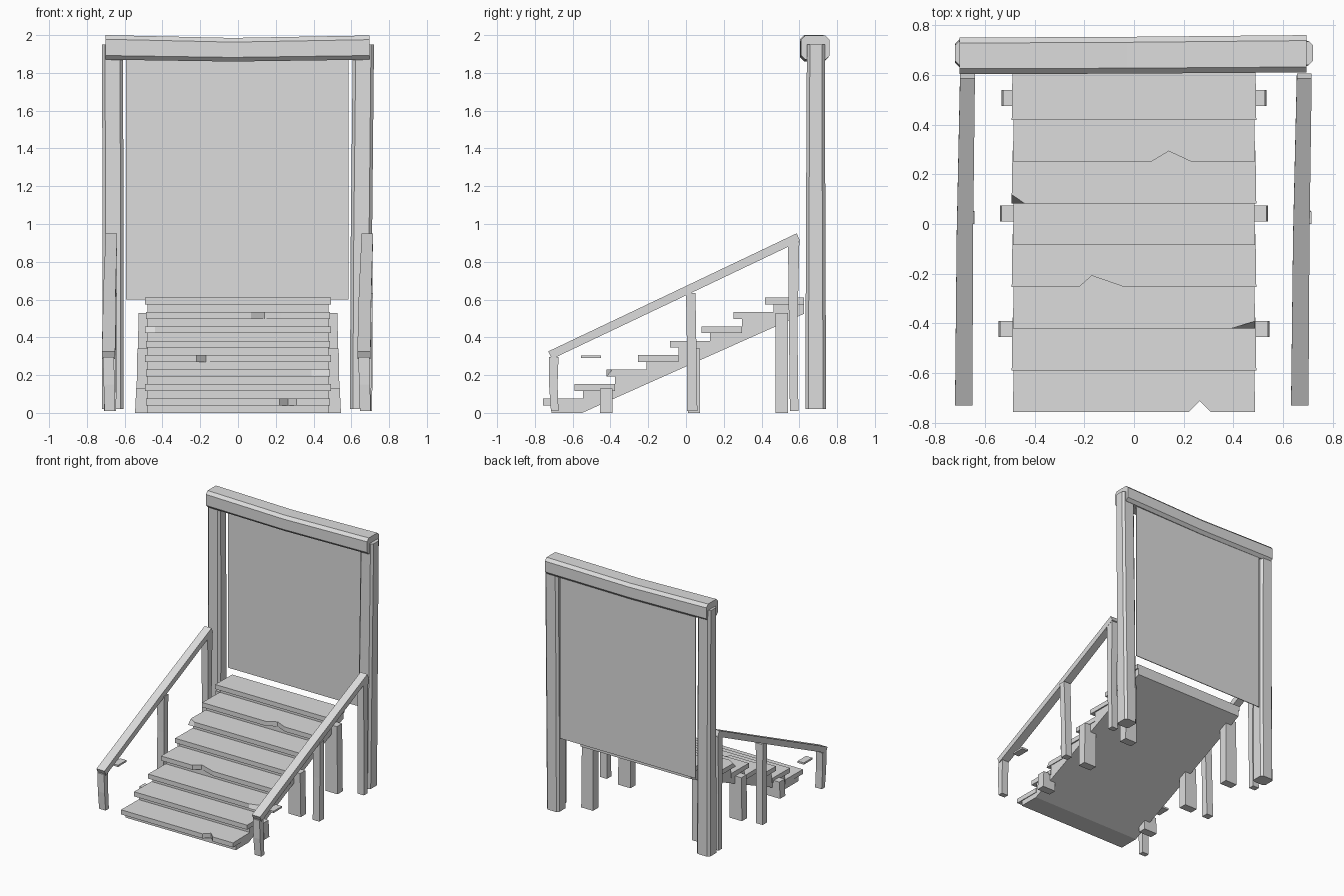
import bpy, bmesh
from mathutils import Vector

if "Cube" in bpy.data.objects:
    bpy.data.objects.remove(bpy.data.objects["Cube"])

wood = bpy.data.materials.new("light grey")
wood.diffuse_color = (0.72, 0.72, 0.72, 1)
wood.use_nodes = True
wood.node_tree.nodes["Principled BSDF"].inputs["Base Color"].default_value = wood.diffuse_color


def loft(name, rings):
    """Skin a list of equal-length point rings and cap both ends."""
    bm = bmesh.new()
    rows = [[bm.verts.new(p) for p in ring] for ring in rings]
    n = len(rows[0])
    for a, b in zip(rows, rows[1:]):
        for i in range(n):
            j = (i + 1) % n
            bm.faces.new((a[i], a[j], b[j], b[i]))
    bm.faces.new(rows[0][::-1])
    bm.faces.new(rows[-1])
    bmesh.ops.recalc_face_normals(bm, faces=bm.faces[:])
    me = bpy.data.meshes.new(name)
    bm.to_mesh(me)
    bm.free()
    me.materials.append(wood)
    ob = bpy.data.objects.new(name, me)
    bpy.context.collection.objects.link(ob)
    return ob


def rect(u0, u1, v0, v1, c=0.0):
    """Rectangle outline, optionally with chamfered corners."""
    if not c:
        return [(u0, v0), (u1, v0), (u1, v1), (u0, v1)]
    return [(u0 + c, v0), (u1 - c, v0), (u1, v0 + c), (u1, v1 - c),
            (u1 - c, v1), (u0 + c, v1), (u0, v1 - c), (u0, v0 + c)]


def post(name, *sections, c=0.0):
    """Upright from sections (z, x0, x1, y0, y1)."""
    return loft(name, [[(x, y, z) for x, y in rect(x0, x1, y0, y1, c)]
                       for z, x0, x1, y0, y1 in sections])


# stair body: stepped side profile with a sloping underside
STEP, RISE, FRONT, THICK = 0.168, 0.0763, -0.757, 0.036
profile = [(-0.55, 0), (FRONT + 0.045, 0)]
for i in range(8):
    y, z = FRONT + i * STEP + 0.045, (i + 1) * RISE - THICK / 2
    profile += [(y, z), (y + STEP if i < 7 else 0.625, z)]
profile.append((0.625, 0.525))
loft("stair_body", [[(x, y, z) for y, z in profile] for x in (-0.48, 0.48)])

# treads, some with worn notches (x0, apex x, x1, depth) or chipped corners
notches = {0: (0.22, 0.265, 0.31, 0.045), 3: (-0.22, -0.17, -0.04, 0.045),
           6: (0.07, 0.14, 0.23, 0.042)}
for i in range(8):
    y, z = FRONT + i * STEP, (i + 1) * RISE
    back = min(y + STEP + 0.045, 0.625)
    w = 0.487 + 0.005 * (i % 2)
    low = [(-w, y), (w, y), (w - 0.003, back), (-w + 0.003, back)]
    if i in notches:
        a, m, b, d = notches[i]
        low[1:1] = [(a, y), (m, y + d), (b, y)]
    top = list(low)
    if i == 2:      # chipped right corner
        low[1:1] = [(0.39, y)]
        top = [low[0], (0.39, y), (w, y + 0.03)] + low[3:]
    if i == 5:      # chipped left corner
        low[1:1] = [(-0.44, y)]
        top = [(-w, y + 0.035), (-0.44, y)] + low[2:]
    loft(f"tread_{i + 1}", [[(px, py, z - THICK) for px, py in low],
                            [(px, py, z) for px, py in top]])

# short supports under the stair
for s, side in ((-1, "left"), (1, "right")):
    for k, (y0, y1, h) in enumerate([(-0.455, -0.39, 0.13),
                                     (0.01, 0.075, 0.34), (0.475, 0.54, 0.53)]):
        out = s * (0.545 - 0.006 * k)
        post(f"stair_support_{side}_{k + 1}",
             (0, s * 0.43, out, y0, y1), (h, s * 0.43, out - s * 0.006, y0, y1))

# handrails with leaning posts and a loose plate below the rail
for s, side in ((-1, "left"), (1, "right")):
    f = -0.685 if s < 0 else 0.667
    b = -0.670 if s < 0 else 0.685
    up = Vector((0, -0.43, 0.90)) * 0.045
    rings = []
    for cx, y, z, h in ((f, -0.71, 0.285, 0.035),
                        ((f + b) / 2 - 0.003, -0.04, 0.603, 0.033),
                        (b, 0.605, 0.91, 0.03)):
        lo0, lo1 = Vector((cx - h, y, z)), Vector((cx + h, y, z))
        rings.append([lo0, lo1, lo1 + up, lo0 + up])
    loft(f"handrail_{side}", rings)

    post(f"rail_front_post_{side}",
         (0.01, f - 0.022, f + 0.035, -0.715, -0.675),
         (0.15, f - 0.026, f + 0.032, -0.725, -0.68),
         (0.295, f - 0.030, f + 0.028, -0.725, -0.675))
    m = -0.675 if s < 0 else 0.68
    post(f"rail_middle_post_{side}",
         (0.01, m - 0.034, m + 0.024, 0.005, 0.06),
         (0.35, m - 0.03, m + 0.028, 0.005, 0.055),
         (0.635, m - 0.028, m + 0.034, 0.0, 0.05))
    post(f"rail_back_post_{side}",
         (0.01, b - 0.03, b + 0.025, 0.55, 0.595),
         (0.45, b - 0.026, b + 0.028, 0.545, 0.59),
         (0.905, b - 0.028, b + 0.028, 0.54, 0.60))
    post(f"rail_plate_{side}",
         (0.29, f - 0.025, f + 0.03, -0.555, -0.45),
         (0.304, f - 0.025, f + 0.03, -0.555, -0.45))

# tall frame posts
post("frame_post_left", (0.02, -0.72, -0.605, 0.632, 0.742),
     (0.95, -0.717, -0.605, 0.635, 0.738),
     (1.95, -0.72, -0.61, 0.64, 0.735), c=0.016)
post("frame_post_right", (0.02, 0.592, 0.70, 0.632, 0.742),
     (0.95, 0.597, 0.71, 0.635, 0.738),
     (1.95, 0.608, 0.72, 0.64, 0.735), c=0.016)

# header beam, sagging slightly in the middle
loft("header_beam", [[(x, y, z) for y, z in rect(y0, y1, z0, z1, 0.022)]
                     for x, y0, y1, z0, z1 in ((-0.702, 0.603, 0.75, 1.87, 2.0),
                                               (-0.03, 0.605, 0.753, 1.86, 1.985),
                                               (0.695, 0.61, 0.76, 1.87, 1.998))])

# thin hanging panel
post("panel", (0.60, -0.592, 0.586, 0.722, 0.728),
     (1.89, -0.592, 0.586, 0.722, 0.728))
